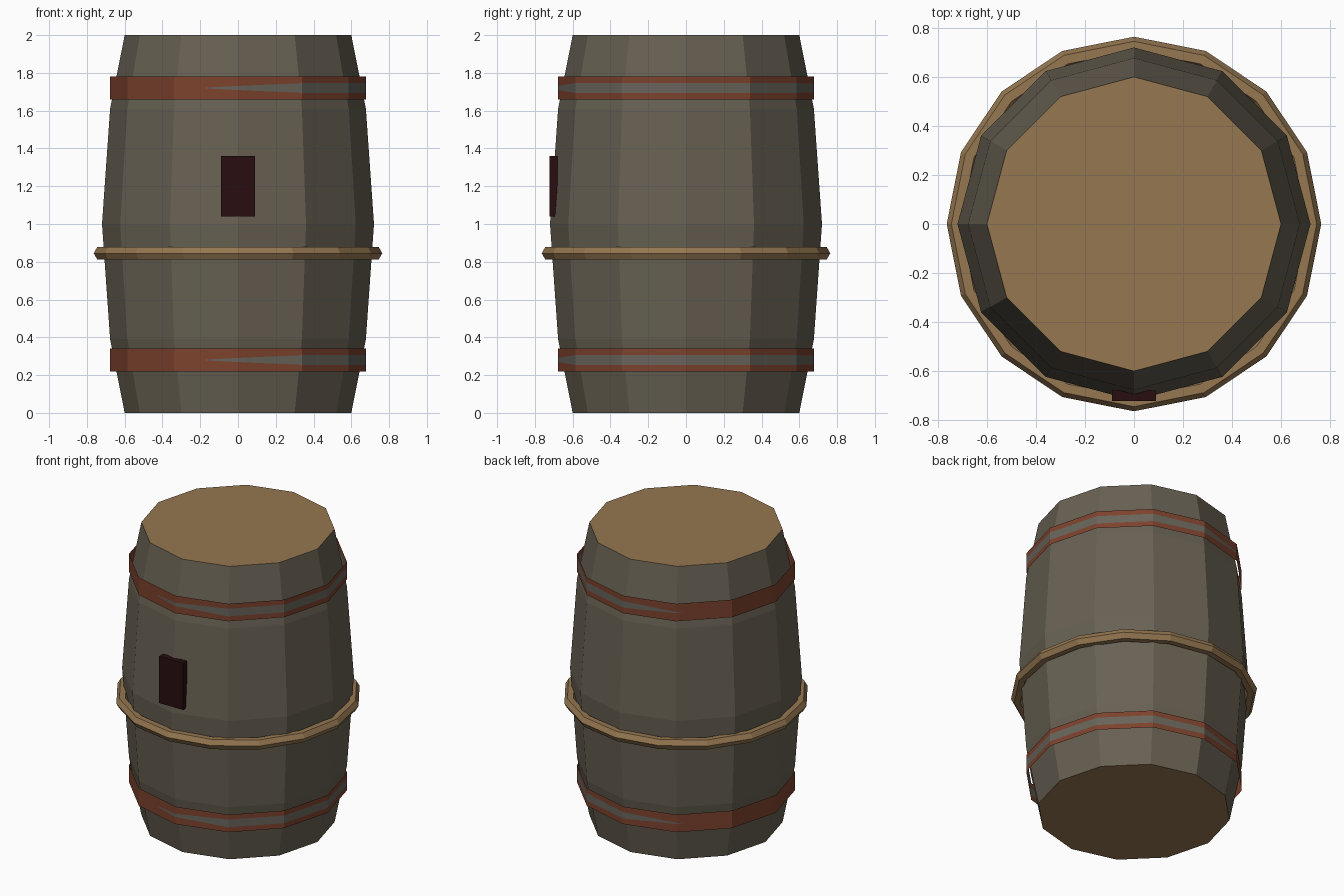
import bpy, bmesh, math

if "Cube" in bpy.data.objects:
    bpy.data.objects.remove(bpy.data.objects["Cube"])


def material(name, rgb):
    m = bpy.data.materials.new(name)
    lin = [((c / 255 + 0.055) / 1.055) ** 2.4 for c in rgb]
    m.diffuse_color = (*lin, 1)
    m.use_nodes = True
    m.node_tree.nodes["Principled BSDF"].inputs["Base Color"].default_value = m.diffuse_color
    return m


STAVE = material("weathered wood", (104, 97, 83))
LID = material("light wood", (149, 119, 81))
RUST = material("rusty iron", (124, 66, 45))
STEEL = material("worn iron", (104, 100, 91))
DARK = material("dark label", (40, 13, 15))


def add_object(name, bm, mats):
    mesh = bpy.data.meshes.new(name)
    bm.to_mesh(mesh)
    bm.free()
    for m in mats:
        mesh.materials.append(m)
    ob = bpy.data.objects.new(name, mesh)
    bpy.context.collection.objects.link(ob)
    return ob


def polar(r, a, z):
    return (r * math.cos(a), r * math.sin(a), z)


# Barrel body: twelve flat staves with a bulge, closed by lighter lids
bm = bmesh.new()
N = 12
rings = []
for r, z in [(0.6, 0), (0.677, 0.39), (0.72, 1), (0.677, 1.61), (0.6, 2)]:
    rings.append([bm.verts.new(polar(r, math.tau * i / N, z)) for i in range(N)])
for lo, hi in zip(rings, rings[1:]):
    for i in range(N):
        j = (i + 1) % N
        bm.faces.new((lo[i], lo[j], hi[j], hi[i]))
bm.faces.new(rings[0][::-1]).material_index = 1
bm.faces.new(rings[-1]).material_index = 1
add_object("barrel_body", bm, [STAVE, LID])


# Iron hoops: thin twelve-sided bands with a worn streak that tapers at both ends
def hoop(name, z0, z1, r=0.677, start=-105, end=123):
    bm = bmesh.new()
    angles = sorted(set(range(-180, 180, 30)) | {start, end})
    mid = (z0 + z1) / 2
    cols = []
    for a in angles:
        # stay on the flat facets between the corners
        off = math.radians((a % 30) - 15)
        rad = r * math.cos(math.radians(15)) / math.cos(off)
        edge = max(0, min(a - start, end - a))
        half = 0.002 + 0.024 * min(1, edge / 40)
        cols.append([bm.verts.new(polar(rad, math.radians(a), z))
                     for z in (z0, mid - half, mid + half, z1)])
    for i, a in enumerate(angles):
        c, d = cols[i], cols[(i + 1) % len(cols)]
        for k in range(3):
            f = bm.faces.new((c[k], d[k], d[k + 1], c[k + 1]))
            if k == 1 and start <= a < end:
                f.material_index = 1
    add_object(name, bm, [RUST, STEEL])


hoop("lower_hoop", 0.22, 0.34)
hoop("upper_hoop", 1.66, 1.78)

# Wooden ring round the middle
bpy.ops.mesh.primitive_torus_add(major_radius=0.726, minor_radius=0.038,
                                 major_segments=16, minor_segments=6,
                                 location=(0, 0, 0.845))
ring = bpy.context.object
ring.name = "middle_ring"
ring.data.materials.append(LID)

# Dark plate on the front
bm = bmesh.new()
bmesh.ops.create_cube(bm, size=1)
for v in bm.verts:
    v.co = (v.co.x * 0.18, v.co.y * 0.042 - 0.701, v.co.z * 0.32 + 1.2)
add_object("front_plate", bm, [DARK])
